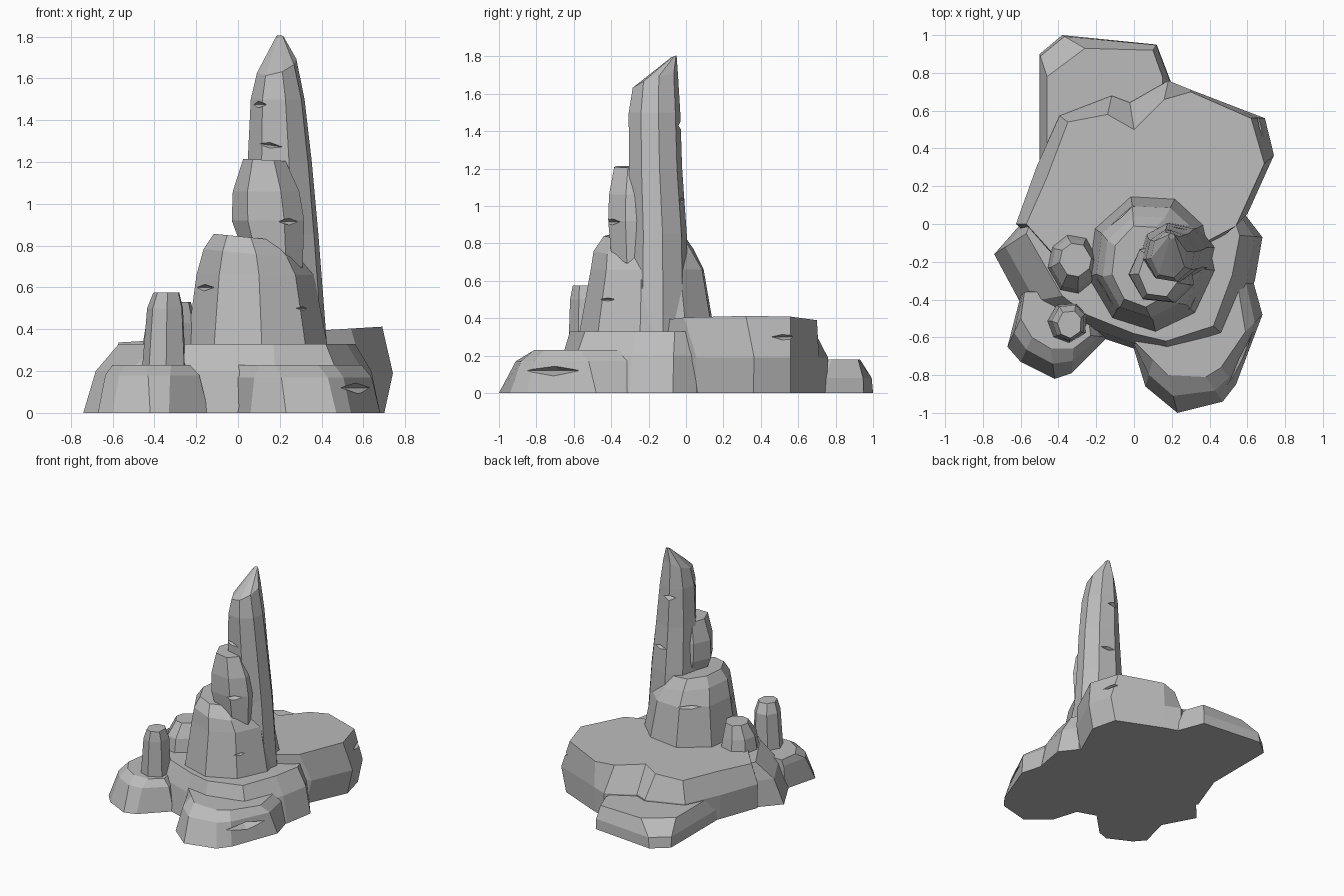
import bpy
import bmesh
import random
from math import sin, cos, tau, radians
from mathutils import Matrix, Vector

random.seed(4)

default_cube = bpy.data.objects.get("Cube")
if default_cube:
    bpy.data.objects.remove(default_cube, do_unlink=True)

# One plain stone colour
stone = bpy.data.materials.new("stone_grey")
stone.use_nodes = True
stone.diffuse_color = (.5, .5, .5, 1)
stone.node_tree.nodes["Principled BSDF"].inputs["Base Color"].default_value = (.5, .5, .5, 1)


def make_object(name, bm):
    """Turn a bmesh into a flat-shaded stone object."""
    bmesh.ops.recalc_face_normals(bm, faces=bm.faces)
    mesh = bpy.data.meshes.new(name)
    bm.to_mesh(mesh)
    bm.free()
    mesh.materials.append(stone)
    obj = bpy.data.objects.new(name, mesh)
    bpy.context.collection.objects.link(obj)
    return obj


def loft(name, rings):
    """Skin a stack of rings with equal point counts and cap both ends."""
    bm = bmesh.new()
    loops = [[bm.verts.new(point) for point in ring] for ring in rings]
    for lower, upper in zip(loops, loops[1:]):
        count = len(lower)
        for i in range(count):
            j = (i + 1) % count
            bm.faces.new((lower[i], lower[j], upper[j], upper[i]))
    bm.faces.new(loops[0])
    bm.faces.new(loops[-1])
    return make_object(name, bm)


def slab(name, base, top, levels, tilt=0, pivot=0):
    """Low rock: blend from the base outline to the top outline.
    Each level is (height, blend); tilt leans the top along x."""
    rings = []
    for height, blend in levels:
        ring = []
        for low, high in zip(base, top):
            flat = Vector(low).lerp(Vector(high), blend)
            lean = tilt * (flat.x - pivot) * max(blend, 0)
            ring.append((flat.x, flat.y, height + lean))
        rings.append(ring)
    return loft(name, rings)


def column(name, sides, turn, rings, jitter=.12):
    """Upright rock: each ring is (z, x, y, x radius, y radius, x slope, y slope)."""
    step = tau / sides
    angles = [radians(turn) + step * (i + random.uniform(-jitter, jitter))
              for i in range(sides)]
    stack = []
    for z, x, y, rx, ry, slope_x, slope_y in rings:
        stack.append([(x + rx * cos(a), y + ry * sin(a),
                       z + slope_x * rx * cos(a) + slope_y * ry * sin(a))
                      for a in angles])
    return loft(name, stack)


def crack(target, place, outward, length, thickness=.02, depth=.05, roll=0):
    """Carve a thin wedge-shaped crack facing the outward angle."""
    bm = bmesh.new()
    bmesh.ops.create_uvsphere(bm, u_segments=4, v_segments=2, radius=1)
    shape = (Matrix.Translation(place)
             @ Matrix.Rotation(radians(outward), 4, "Z")
             @ Matrix.Rotation(radians(roll), 4, "X")
             @ Matrix.Diagonal((depth, length, thickness, 1)))
    bm.transform(shape)
    cutter = make_object("crack_cutter", bm)
    cutter.hide_render = True
    modifier = target.modifiers.new("crack", "BOOLEAN")
    modifier.operation = "DIFFERENCE"
    modifier.solver = "EXACT"
    modifier.object = cutter
    bpy.context.view_layer.objects.active = target
    bpy.ops.object.modifier_apply(modifier=modifier.name)
    bpy.data.objects.remove(cutter, do_unlink=True)


# Broad ground rocks
back_base = slab(
    "back_base_rock",
    base=[(.56, .05), (.7, .36), (.65, .56), (.3, .71), (.18, .75), (-.02, .63),
          (-.12, .67), (-.39, .57), (-.51, .3), (-.62, 0), (-.3, -.3), (.37, -.14)],
    top=[(.54, -.01), (.69, .32), (.62, .56), (.3, .7), (.16, .66), (0, .5),
         (-.14, .58), (-.35, .54), (-.46, .25), (-.57, 0), (-.3, -.3), (.37, -.1)],
    levels=[(0, 0), (.19, -.1), (.41, 1)], tilt=.06, pivot=.65)
for vertex in back_base.data.vertices:
    # Swell the exposed side at mid height
    if .1 < vertex.co.z < .25 and vertex.co.x > .5:
        vertex.co.x += .04

slab(
    "front_base_rock",
    base=[(.68, -.07), (.64, -.3), (.5, -.61), (.18, -.68), (0, -.66), (-.3, -.56),
          (-.6, -.42), (-.74, -.16), (-.6, 0), (0, .1), (.58, .06)],
    top=[(.56, -.06), (.52, -.27), (.42, -.54), (.17, -.62), (0, -.58), (-.25, -.48),
         (-.38, -.38), (-.57, -.05), (-.55, 0), (0, .08), (.54, 0)],
    levels=[(0, 0), (.2, .35), (.33, 1)])

slab(
    "back_ledge",
    base=[(-.5, .3), (-.5, .9), (-.38, 1), (.12, .95), (.2, .74), (.19, .5)],
    top=[(-.46, .35), (-.46, .78), (-.26, .93), (.1, .92), (.15, .78), (.15, .5)],
    levels=[(0, 0), (.08, .1), (.18, 1)])

front_ledge = slab(
    "front_ledge",
    base=[(-.01, -.63), (.06, -.86), (.23, -1), (.47, -.94), (.54, -.85),
          (.68, -.48), (.63, -.3), (.3, -.3)],
    top=[(0, -.62), (.1, -.72), (.18, -.8), (.38, -.81), (.46, -.76),
         (.59, -.57), (.55, -.33), (.3, -.3)],
    levels=[(0, 0), (.17, .45), (.23, 1)])

slab(
    "side_ledge",
    base=[(-.67, -.65), (-.6, -.73), (-.42, -.82), (-.33, -.79), (-.14, -.6),
          (-.2, -.4), (-.5, -.34), (-.6, -.38)],
    top=[(-.6, -.5), (-.54, -.6), (-.44, -.66), (-.32, -.66), (-.23, -.59),
         (-.25, -.4), (-.48, -.36), (-.58, -.36)],
    levels=[(0, 0), (.18, .5), (.23, 1)])

# Stepped central tower
spire = column("main_spire", 8, 12, [
    (.3, .23, -.15, .2, .17, 0, 0),
    (.85, .21, -.15, .177, .157, 0, 0),
    (1.2, .2, -.165, .155, .147, 0, 0),
    (1.5, .19, -.17, .13, .142, 0, 0),
    (1.66, .185, -.165, .095, .125, .3, .3),
    (1.8, .2, -.065, .018, .015, 0, .4)])

shoulder = column("upper_step", 7, -70, [
    (.6, .2, -.25, .09, .1, 0, 0),
    (.74, .17, -.26, .15, .15, -.3, 0),
    (.92, .15, -.26, .18, .17, 0, 0),
    (1.06, .14, -.26, .165, .165, 0, 0),
    (1.21, .13, -.26, .105, .135, -.05, 0)])

stump = column("lower_step", 9, -90, [
    (.3, .09, -.2, .345, .375, 0, 0),
    (.66, .08, -.2, .285, .31, 0, 0),
    (.76, .07, -.22, .24, .275, -.1, 0),
    (.84, .05, -.22, .17, .22, -.1, 0)])

# Small standing stones
column("side_pillar", 7, 20, [
    (.2, -.35, -.52, .11, .11, 0, 0),
    (.5, -.345, -.52, .09, .1, 0, 0),
    (.575, -.34, -.53, .065, .075, 0, 0)])

column("side_boulder", 8, 10, [
    (.28, -.32, -.21, .145, .17, 0, 0),
    (.43, -.32, -.21, .12, .14, 0, 0),
    (.53, -.31, -.19, .085, .09, 0, 0)])

# Weathered cracks
crack(spire, (.09, -.26, 1.475), outward=225, length=.07)
crack(spire, (.15, -.31, 1.28), outward=260, length=.1, roll=-8)
crack(spire, (.17, -.03, 1.43), outward=100, length=.08)
crack(spire, (.24, -.01, 1.03), outward=80, length=.08)
crack(shoulder, (.25, -.4, .915), outward=-55, length=.09)
crack(stump, (-.17, -.35, .6), outward=215, length=.1)
crack(stump, (.32, -.42, .5), outward=-45, length=.06, thickness=.01)
crack(stump, (-.08, .05, .66), outward=125, length=.13)
crack(front_ledge, (.58, -.71, .12), outward=-27, length=.2, thickness=.03, depth=.08)
crack(back_base, (.68, .52, .3), outward=25, length=.12)
